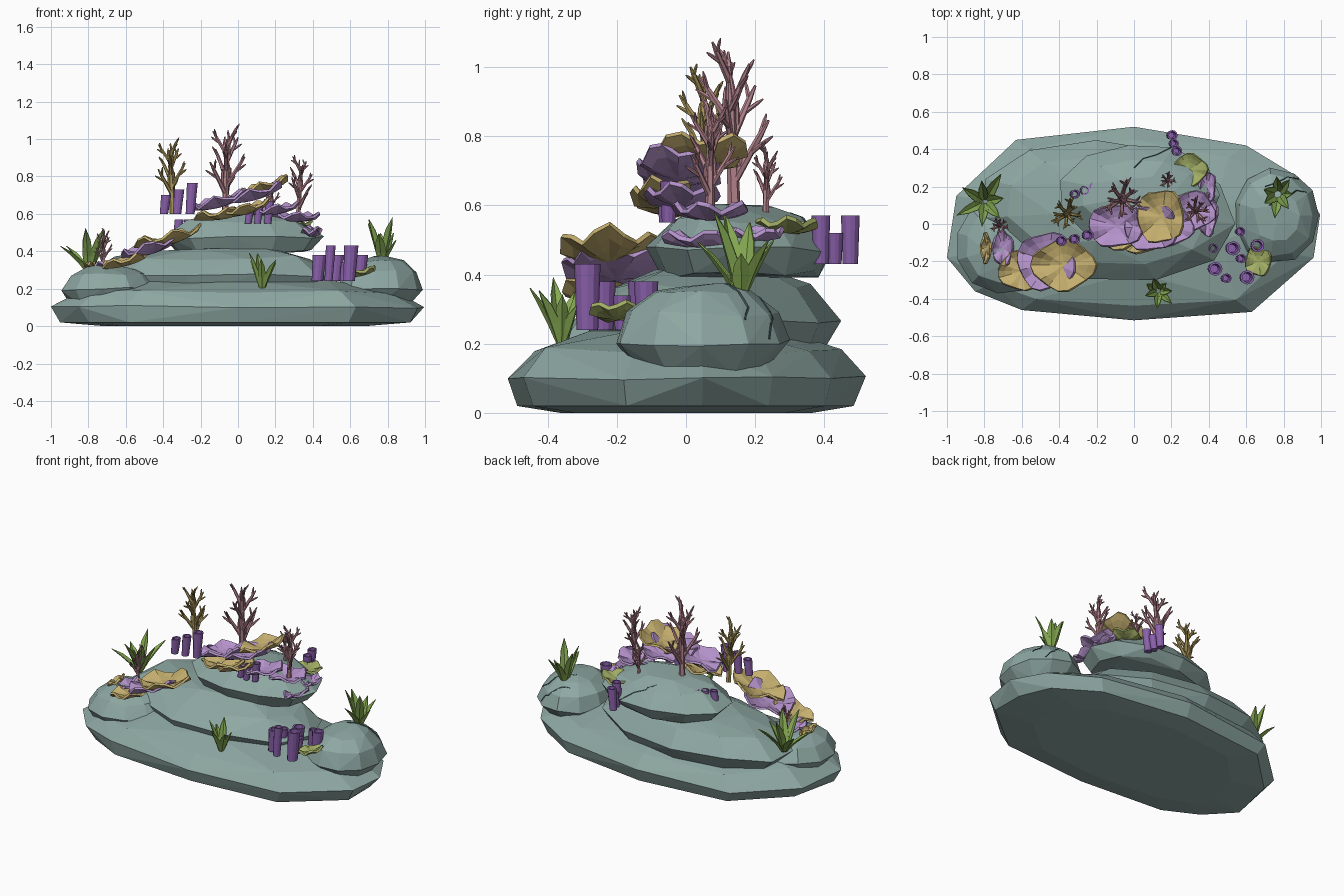
import bpy, bmesh, math, random
from mathutils import Vector, Matrix
from mathutils.bvhtree import BVHTree

if "Cube" in bpy.data.objects:
    bpy.data.objects.remove(bpy.data.objects["Cube"])

random.seed(7)
U = random.uniform


def mat(name, rgb):
    m = bpy.data.materials.new(name)
    m.diffuse_color = (*rgb, 1)
    m.use_nodes = True
    m.node_tree.nodes["Principled BSDF"].inputs["Base Color"].default_value = m.diffuse_color
    return m


ROCK = mat("rock", (0.27, 0.39, 0.365))
DARK = mat("crack", (0.05, 0.09, 0.09))
PURPLE = mat("tube_purple", (0.26, 0.12, 0.42))
PINK = mat("branch_pink", (0.46, 0.23, 0.27))
OCHRE = mat("branch_ochre", (0.42, 0.32, 0.11))
YELLOW = mat("plate_yellow", (0.56, 0.43, 0.16))
LILAC = mat("plate_lilac", (0.46, 0.29, 0.60))
LIME = mat("plate_lime", (0.36, 0.42, 0.13))
GREEN = mat("grass", (0.25, 0.42, 0.09))


def finish(bm, name, material):
    bmesh.ops.recalc_face_normals(bm, faces=bm.faces)
    me = bpy.data.meshes.new(name)
    bm.to_mesh(me)
    bm.free()
    me.materials.append(material)
    ob = bpy.data.objects.new(name, me)
    bpy.context.collection.objects.link(ob)
    return ob


def rings(bm, stations, axis, n):
    """Bridge rings (centre, radius) that all face along axis, capped at both ends."""
    q = Vector(axis).to_track_quat('Z', 'Y')
    rows = []
    for c, r in stations:
        rows.append([bm.verts.new(Vector(c) + q @ Vector((r * math.cos(t), r * math.sin(t), 0)))
                     for t in (2 * math.pi * i / n for i in range(n))])
    for a, b in zip(rows, rows[1:]):
        for i in range(n):
            bm.faces.new((a[i], a[(i + 1) % n], b[(i + 1) % n], b[i]))
    bm.faces.new(rows[0])
    bm.faces.new(rows[-1])


# --- Rocks: faceted hulls of stacked outlines ---
surfaces = []


def rock(name, outline, centre, levels, jit=0.03):
    bm = bmesh.new()
    for z, s, stride in levels:
        for x, y in outline[::stride]:
            k = s * (1 + U(-jit, jit) * (s < 1))
            bm.verts.new((centre[0] + x * k, centre[1] + y * k, z + U(-jit, jit) * 0.4 * (z > 0.05)))
    res = bmesh.ops.convex_hull(bm, input=bm.verts)
    junk = {g for g in res["geom_interior"] + res["geom_unused"] if isinstance(g, bmesh.types.BMVert)}
    bmesh.ops.delete(bm, geom=list(junk), context='VERTS')
    surfaces.append(BVHTree.FromBMesh(bm))
    finish(bm, name, ROCK)


def oval(rx, ry, rot=0, n=11):
    out = []
    for i in range(n):
        t = 2 * math.pi * i / n
        k = 1 + U(-0.03, 0.03)
        x, y = rx * math.cos(t) * k, ry * math.sin(t) * k
        out.append((x * math.cos(rot) - y * math.sin(rot), x * math.sin(rot) + y * math.cos(rot)))
    return out


base = [(-0.95, 0.15), (-0.63, 0.45), (0, 0.52), (0.6, 0.42), (0.88, 0.25), (0.995, 0.05),
        (0.96, -0.18), (0.63, -0.47), (0, -0.515), (-0.6, -0.46), (-0.85, -0.36), (-1, -0.18)]
rock("base_rock", base, (0, 0), [(0, 0.7, 1), (0.02, 0.95, 1), (0.10, 1, 1), (0.18, 0.87, 1), (0.25, 0.5, 2)])
rock("middle_rock", oval(0.69, 0.37, -0.1), (-0.14, 0.07),
     [(0.17, 0.86, 1), (0.27, 1, 1), (0.365, 0.78, 1), (0.41, 0.45, 2)])
rock("top_rock", oval(0.43, 0.275), (0.03, 0.155), [(0.40, 0.85, 1), (0.47, 1, 1), (0.56, 0.72, 1), (0.595, 0.38, 2)])
rock("left_rock", oval(0.27, 0.26), (-0.69, -0.12), [(0.12, 0.8, 1), (0.2, 1, 1), (0.28, 0.78, 1), (0.32, 0.4, 2)])
rock("right_rock", oval(0.235, 0.255), (0.76, 0.045),
     [(0.11, 0.7, 1), (0.2, 1, 1), (0.29, 0.87, 1), (0.345, 0.55, 1), (0.37, 0.25, 2)])

# --- Cracks draped over the rocks ---
bm = bmesh.new()
for line in [[(0.0, 0.3), (0.05, 0.35), (0.12, 0.37), (0.2, 0.41)],
             [(0.7, 0.2), (0.76, 0.22), (0.82, 0.25), (0.88, 0.24)],
             [(0.72, 0.1), (0.8, 0.13), (0.87, 0.18), (0.92, 0.17)]]:
    pts = []
    for i in range(13):
        a, b = Vector(line[min(i // 4, 2)]), Vector(line[min(i // 4, 2) + 1])
        p = a.lerp(b, i / 4 - min(i // 4, 2))
        hits = [h[0].z for h in (s.ray_cast(Vector((p.x, p.y, 2)), Vector((0, 0, -1))) for s in surfaces) if h[0]]
        pts.append(Vector((p.x, p.y, max(hits))))
    for a, b in zip(pts, pts[1:]):
        rings(bm, [(a, 0.004), (b, 0.004)], b - a, 4)
finish(bm, "rock_cracks", DARK)


# --- Branching corals: straight tapered limbs, each forking along its length ---
def limb(bm, p, d, length, r, depth, turn):
    tip = p + d * length
    rings(bm, [(p, r), (p + d * length * 0.75, r * 0.72), (tip, r * 0.3)], d, 6)
    for j in range((0, 3, 8)[depth]):
        turn += 2.4
        side = d.orthogonal().normalized()
        side.rotate(Matrix.Rotation(turn, 3, d))
        f = 0.22 + 0.68 * j / (7 if depth == 2 else 2.6)
        nd = (d * 0.8 + side * 0.62 + Vector((0, 0, 0.2))).normalized()
        limb(bm, p + d * length * f, nd, length * (0.54 - 0.25 * f), r * (0.72 - 0.15 * f), depth - 1, turn + 1)


def branch_coral(name, pos, h, material, r=0.04):
    bm = bmesh.new()
    limb(bm, Vector(pos), Vector((U(-.06, .06), U(-.06, .06), 1)).normalized(), h * 0.9, h * r, 2, U(0, 6))
    finish(bm, name, material)


branch_coral("branch_coral_tall", (-0.07, 0.14, 0.57), 0.48, PINK)
branch_coral("branch_coral_right", (0.32, 0.07, 0.56), 0.33, PINK, 0.045)
branch_coral("branch_coral_back", (0.18, 0.23, 0.57), 0.20, PINK, 0.05)
branch_coral("branch_coral_left", (-0.72, -0.01, 0.30), 0.21, PINK, 0.05)
branch_coral("branch_coral_ochre", (-0.35, 0.06, 0.60), 0.38, OCHRE, 0.045)


# --- Ruffled plate corals ---
def plate(name, pos, rx, ry, slope, material, lift=0.05, n=18):
    bm = bmesh.new()
    ph, w = U(0, 6), max(rx, ry)
    tilt = Matrix.Translation(pos) @ Matrix.Rotation(-slope, 4, 'Y')
    rows = []
    for k in (0.12, 0.45, 0.75, 1.0):
        row = []
        for i in range(n):
            t = 2 * math.pi * i / n
            q = k * (1 + 0.09 * k * math.sin(4 * t + ph))
            z = lift * k * k + 0.13 * w * k * k * math.sin(5 * t + ph)
            row.append(bm.verts.new(tilt @ Vector((rx * q * math.cos(t), ry * q * math.sin(t), z))))
        rows.append(row)
    bm.faces.new(rows[0])
    for a, b in zip(rows, rows[1:]):
        for i in range(n):
            bm.faces.new((a[i], a[(i + 1) % n], b[(i + 1) % n], b[i]))
    ob = finish(bm, name, material)
    ob.modifiers.new("thickness", 'SOLIDIFY').thickness = 0.014


for i, (x, y, z, rx, ry, s, m) in enumerate([
        (-0.37, -0.22, 0.45, 0.17, 0.13, 0.22, YELLOW), (-0.46, -0.20, 0.40, 0.16, 0.15, 0.3, LILAC),
        (-0.60, -0.25, 0.335, 0.12, 0.10, 0.25, YELLOW), (-0.70, -0.13, 0.32, 0.05, 0.09, 0.1, LILAC),
        (-0.79, -0.13, 0.31, 0.03, 0.08, 0.1, YELLOW),
        (0.15, 0.04, 0.73, 0.13, 0.14, 0.3, YELLOW), (0.10, -0.02, 0.69, 0.15, 0.12, 0.3, LILAC),
        (-0.09, -0.01, 0.65, 0.15, 0.11, 0.28, LILAC), (-0.08, -0.03, 0.585, 0.14, 0.10, 0.15, YELLOW),
        (0.04, -0.07, 0.61, 0.13, 0.08, 0.25, YELLOW), (0.20, -0.01, 0.61, 0.12, 0.10, 0.15, LILAC),
        (0.31, 0.07, 0.57, 0.12, 0.10, 0.0, LILAC), (0.39, 0.05, 0.49, 0.05, 0.11, 0.0, LILAC),
        (0.39, 0.20, 0.51, 0.04, 0.08, -0.1, LILAC), (0.30, 0.29, 0.53, 0.09, 0.08, 0.1, LIME),
        (0.67, -0.20, 0.27, 0.075, 0.08, 0.25, LIME)]):
    plate("plate_coral_%02d" % (i + 1), (x, y, z), rx, ry, s, m, lift=0.25 * max(rx, ry))


# --- Tube sponges: hollow flared cylinders ---
def tubes(name, items):
    bm = bmesh.new()
    for x, y, z0, z1, r in items:
        lean = Vector((0.012, 0, 0))
        b, t = Vector((x, y, z0)) - lean / 2, Vector((x, y, z1)) + lean / 2
        low = b.lerp(t, 0.4)
        rings(bm, [(b, r * 0.82), (t, r), (t, r * 0.7), (low, r * 0.55)], (0, 0, 1), 12)
    finish(bm, name, PURPLE)


tubes("tube_sponge_front", [
    (0.43, -0.24, 0.24, 0.38, 0.037), (0.49, -0.29, 0.24, 0.43, 0.026), (0.60, -0.285, 0.24, 0.43, 0.038),
    (0.525, -0.13, 0.24, 0.38, 0.038), (0.57, -0.185, 0.24, 0.34, 0.025), (0.42, -0.13, 0.24, 0.34, 0.025),
    (0.655, -0.115, 0.24, 0.38, 0.035), (0.565, -0.04, 0.24, 0.34, 0.024)])
tubes("tube_sponge_left", [(-0.39, -0.09, 0.6, 0.70, 0.027), (-0.32, -0.08, 0.6, 0.73, 0.027),
                           (-0.25, -0.06, 0.6, 0.765, 0.029)])
tubes("tube_sponge_low", [(-0.32 + 0.05 * i, 0.16 + 0.02 * i, 0.49, 0.57, 0.024) for i in range(3)])
tubes("tube_sponge_middle", [(0.06, -0.05, 0.55, 0.63, 0.022), (0.11, -0.06, 0.55, 0.65, 0.022),
                             (0.165, -0.05, 0.55, 0.67, 0.024)])
tubes("tube_sponge_back", [(0.20, 0.475, 0.43, 0.57, 0.027), (0.21, 0.43, 0.43, 0.52, 0.024),
                           (0.225, 0.39, 0.43, 0.57, 0.027)])


# --- Grass tufts: keeled, outward-curving blades ---
def tuft(name, x, y, z, h, spread, count=7):
    bm = bmesh.new()
    for j in range(count):
        a = 2 * math.pi * j / count + U(-0.2, 0.2)
        out, side = Vector((math.cos(a), math.sin(a), 0)), Vector((-math.sin(a), math.cos(a), 0))
        reach = spread * U(0.55, 1)
        tall = h * U(0.5, 1)
        rows = []
        for t, w in ((0, 0.45), (0.35, 1), (0.7, 0.75), (1, 0.04)):
            p = Vector((x, y, z)) + out * (0.01 + reach * t ** 1.4)
            p.z += tall * t * (1.2 - 0.2 * t)
            s = side * w * h * 0.115
            rows.append([bm.verts.new(v) for v in (p - s, p + out * 0.012 * w - Vector((0, 0, 0.008 * w)), p + s)])
        for r0, r1 in zip(rows, rows[1:]):
            for i in (0, 1):
                bm.faces.new((r0[i], r0[i + 1], r1[i + 1], r1[i]))
    ob = finish(bm, name, GREEN)
    ob.modifiers.new("thickness", 'SOLIDIFY').thickness = 0.004


tuft("grass_left", -0.80, 0.12, 0.29, 0.24, 0.16)
tuft("grass_right", 0.77, 0.16, 0.34, 0.24, 0.12)
tuft("grass_front", 0.13, -0.36, 0.205, 0.19, 0.09)
